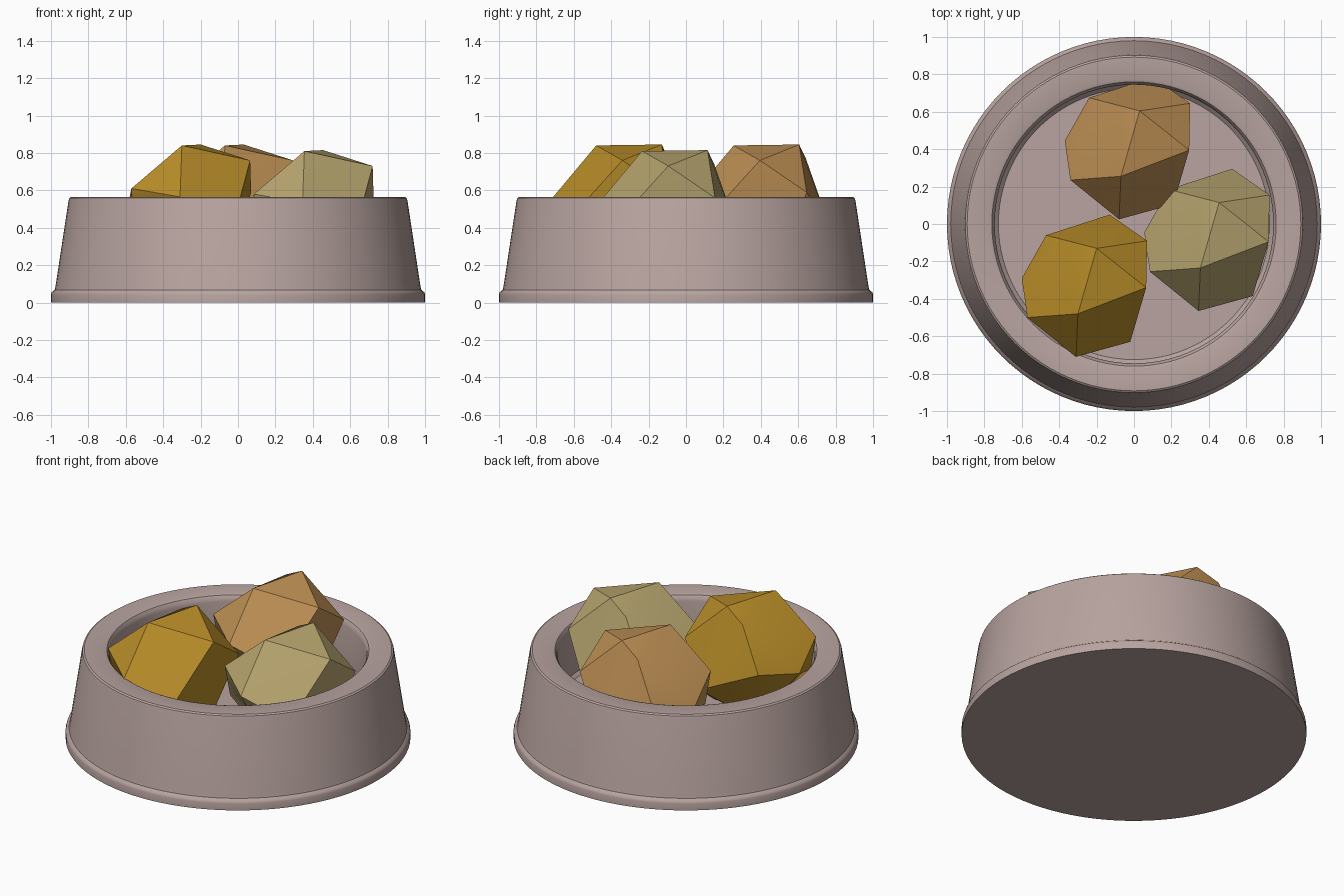
import bpy, bmesh, math

if "Cube" in bpy.data.objects:
    bpy.data.objects.remove(bpy.data.objects["Cube"])


def material(name, rgb):
    m = bpy.data.materials.new(name)
    m.diffuse_color = (*rgb, 1)
    m.use_nodes = True
    m.node_tree.nodes["Principled BSDF"].inputs["Base Color"].default_value = m.diffuse_color
    return m


def make_object(name, bm, mat, angle):
    me = bpy.data.meshes.new(name)
    bmesh.ops.recalc_face_normals(bm, faces=bm.faces)
    bm.to_mesh(me)
    bm.free()
    ob = bpy.data.objects.new(name, me)
    bpy.context.collection.objects.link(ob)
    me.materials.append(mat)
    bpy.ops.object.select_all(action='DESELECT')
    ob.select_set(True)
    bpy.context.view_layer.objects.active = ob
    bpy.ops.object.shade_smooth_by_angle(angle=math.radians(angle))
    return ob


# Bowl: lathed profile, from underside centre to inner floor centre
profile = [(0, 0), (1, 0), (1, .043), (.996, .055), (.98, .068), (.976, .085),
           (.906, .545), (.902, .558), (.892, .565),
           (.775, .565), (.76, .56), (.75, .545), (.745, .525),
           (.745, .24), (.725, .22), (0, .22)]
bm = bmesh.new()
verts = [bm.verts.new((r, 0, z)) for r, z in profile]
edges = [bm.edges.new(pair) for pair in zip(verts, verts[1:])]
bmesh.ops.spin(bm, geom=verts + edges, cent=(0, 0, 0), axis=(0, 0, 1),
               angle=math.tau, steps=96, use_duplicate=False)
bmesh.ops.remove_doubles(bm, verts=bm.verts, dist=1e-4)
make_object("bowl", bm, material("bowl_pink", (.48, .37, .35)), 35)

# Faceted food chunk: convex hull of its corner points
chunk = [(-.30, -.48, .84), (-.20, -.13, .845), (.065, -.34, .76),
         (-.57, -.50, .61), (-.335, -.095, .773), (-.31, -.71, .565),
         (-.02, -.63, .44), (.07, -.09, .59), (-.13, .05, .36),
         (-.47, -.06, .50), (-.60, -.29, .46), (-.56, -.46, .41),
         (-.20, -.50, .15), (-.35, -.20, .13), (-.05, -.25, .15)]


def food_chunk(name, offset, rgb):
    bm = bmesh.new()
    for p in chunk:
        bm.verts.new([a + b for a, b in zip(p, offset)])
    bmesh.ops.convex_hull(bm, input=bm.verts)
    make_object(name, bm, material(name + "_colour", rgb), 30)


food_chunk("food_chunk_left", (0, 0, 0), (.49, .27, .022))
food_chunk("food_chunk_back", (.23, .735, 0), (.52, .28, .09))
food_chunk("food_chunk_right", (.655, .245, -.03), (.48, .38, .16))
